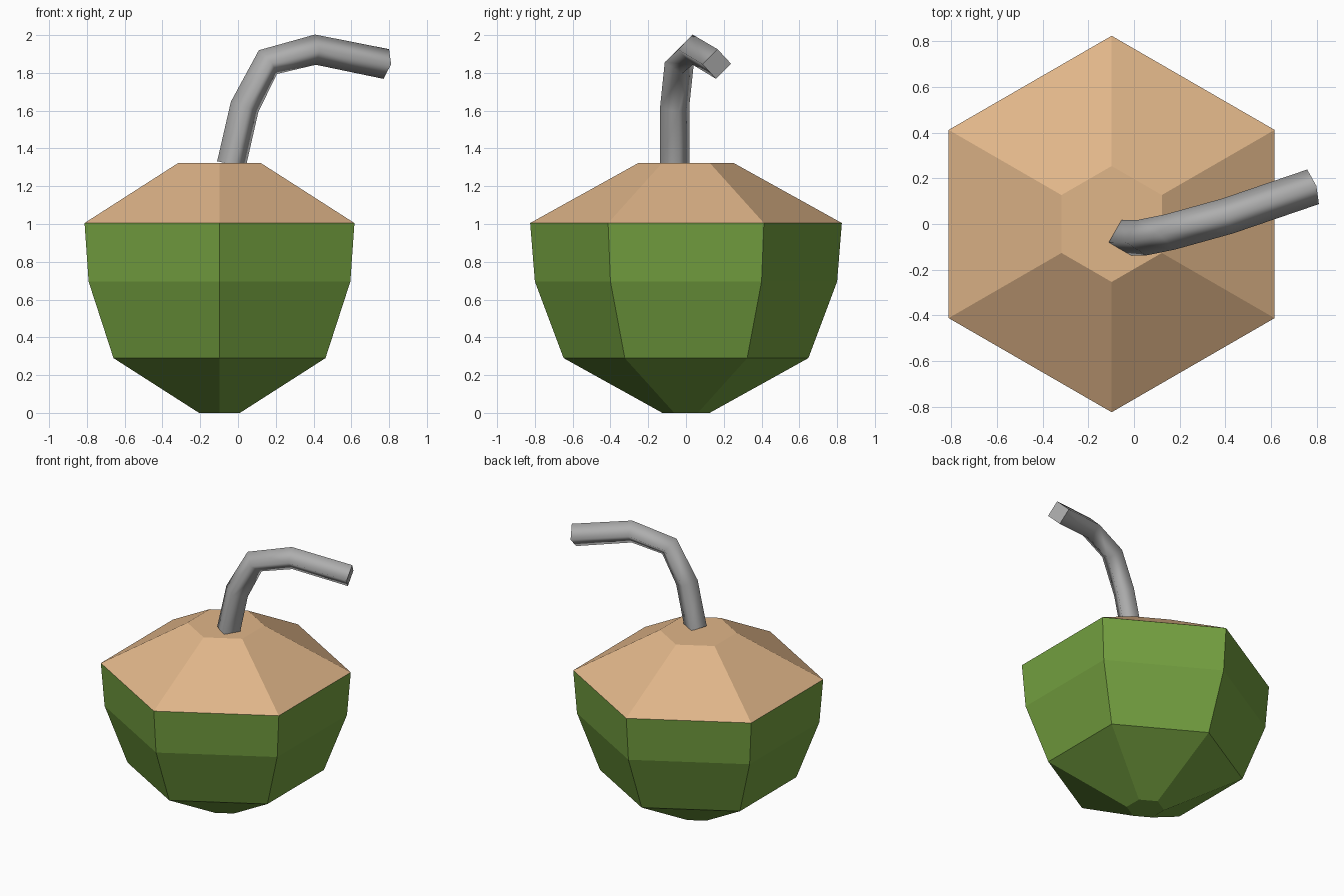
import bpy, math
from mathutils import Vector

if "Cube" in bpy.data.objects:
    bpy.data.objects.remove(bpy.data.objects["Cube"])


def material(name, rgb):
    m = bpy.data.materials.new(name)
    m.diffuse_color = (*rgb, 1)
    m.use_nodes = True
    m.node_tree.nodes["Principled BSDF"].inputs["Base Color"].default_value = m.diffuse_color
    return m


green = material("husk green", (0.174, 0.352, 0.051))
tan = material("cut flesh tan", (0.745, 0.465, 0.25))
grey = material("straw grey", (0.42, 0.42, 0.42))


def skin_rings(name, rings, mats):
    """Join equal rings of points into a closed, capped mesh."""
    n = len(rings[0])
    verts = [p for ring in rings for p in ring]
    faces = [(k * n + i, k * n + (i + 1) % n, (k + 1) * n + (i + 1) % n, (k + 1) * n + i)
             for k in range(len(rings) - 1) for i in range(n)]
    faces += [tuple(reversed(range(n))), tuple(range(len(verts) - n, len(verts)))]
    mesh = bpy.data.meshes.new(name)
    mesh.from_pydata(verts, [], faces)
    for m in mats:
        mesh.materials.append(m)
    obj = bpy.data.objects.new(name, mesh)
    bpy.context.collection.objects.link(obj)
    return obj


# Six-sided coconut: (radius, height) profile, tan above the cut line
CX, CUT = -0.098, 1.005
profile = [(0.125, 0), (0.648, 0.29), (0.80, 0.695), (0.825, CUT), (0.254, 1.322)]
rings = [[(CX + r * math.cos(math.radians(30 + 60 * i)),
           r * math.sin(math.radians(30 + 60 * i)), z) for i in range(6)]
         for r, z in profile]
coconut = skin_rings("coconut", rings, [green, tan])
for f in coconut.data.polygons:
    f.material_index = int(f.center.z > CUT)

# Bent drinking straw: square tube swept along a path, shaded smooth
path = [Vector(p) for p in [(-0.035, -0.06, 1.315), (0.035, -0.06, 1.62),
                            (0.158, -0.035, 1.857), (0.41, 0.035, 1.923),
                            (0.785, 0.163, 1.847)]]
R = 0.08
heading = math.radians(15)
side0 = Vector((-math.sin(heading), math.cos(heading), 0))
rings = []
for i, p in enumerate(path):
    t = Vector((0, 0, 0))
    if i > 0:
        t += (p - path[i - 1]).normalized()
    if i < len(path) - 1:
        t += (path[i + 1] - p).normalized()
    t.normalize()
    side = (side0 - t * side0.dot(t)).normalized()
    up = t.cross(side)
    rings.append([p + R * d for d in (side, up, -side, -up)])
straw = skin_rings("straw", rings, [grey])
for f in straw.data.polygons[:-2]:
    f.use_smooth = True
# Keep the end caps crisp
for e in straw.data.edges:
    a, b = e.vertices
    last = len(straw.data.vertices) - 4
    if max(a, b) < 4 or min(a, b) >= last:
        e.use_edge_sharp = True
